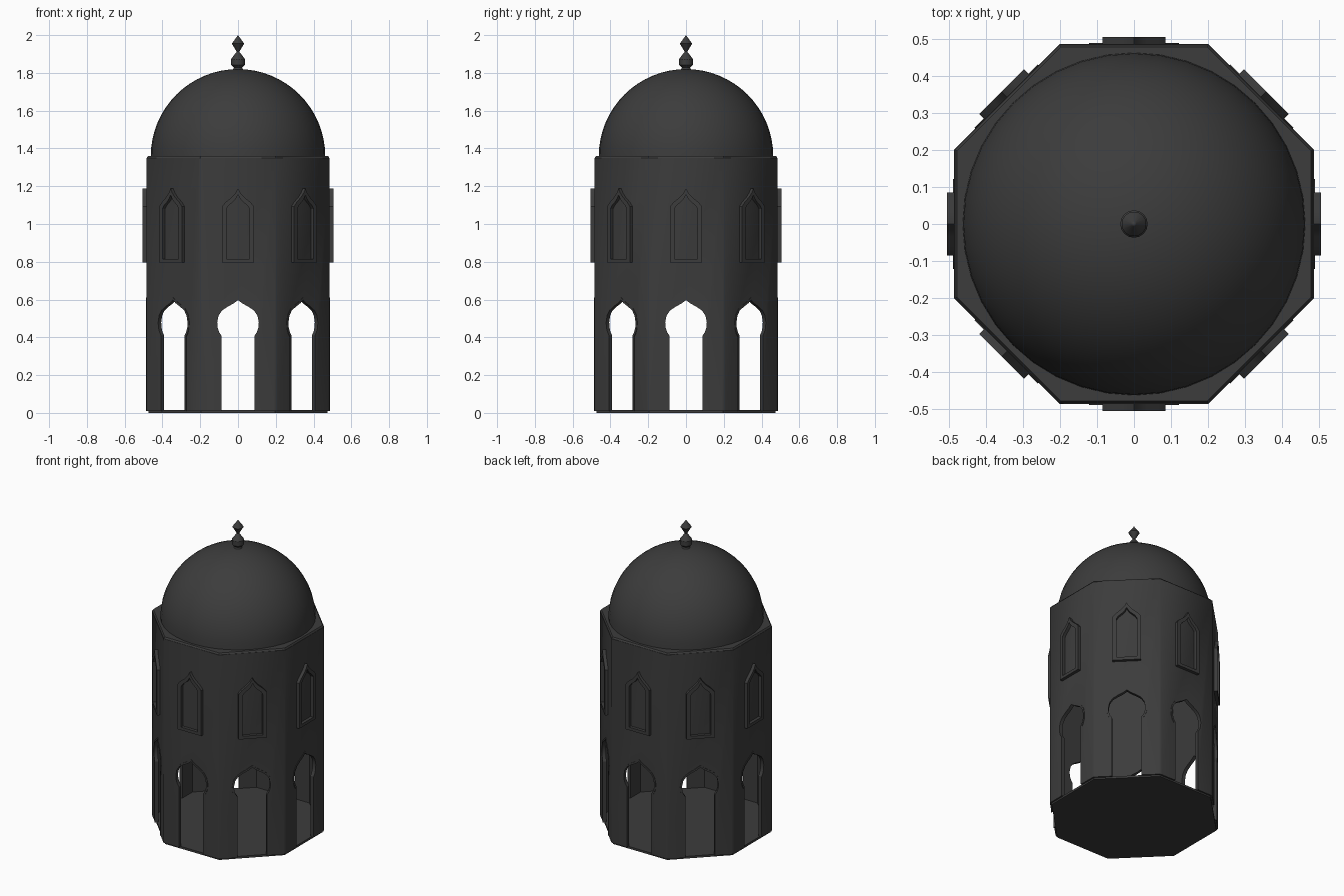
import bpy, bmesh
from math import pi, sin, cos, tan, radians

if "Cube" in bpy.data.objects:
    bpy.data.objects.remove(bpy.data.objects["Cube"])

A = 0.485                    # distance from the axis to each flat wall
W = A * tan(pi / 8)          # half width of a wall
T = 0.02                     # wall thickness

dark = bpy.data.materials.new("dark_grey")
dark.diffuse_color = (0.045, 0.045, 0.045, 1)
dark.use_nodes = True
dark.node_tree.nodes["Principled BSDF"].inputs["Base Color"].default_value = dark.diffuse_color


def finish(bm, name, smooth=25):
    bmesh.ops.remove_doubles(bm, verts=bm.verts, dist=1e-5)
    bmesh.ops.recalc_face_normals(bm, faces=bm.faces)
    me = bpy.data.meshes.new(name)
    bm.to_mesh(me)
    bm.free()
    me.materials.append(dark)
    ob = bpy.data.objects.new(name, me)
    bpy.context.collection.objects.link(ob)
    bpy.ops.object.select_all(action='DESELECT')
    ob.select_set(True)
    bpy.context.view_layer.objects.active = ob
    bpy.ops.object.shade_smooth_by_angle(angle=radians(smooth))
    return ob


def on_side(k, x, z, d):
    a = k * pi / 4
    return (x * cos(a) + d * sin(a), x * sin(a) - d * cos(a), z)


def mirrored(half):
    """Half outline (bottom to apex, x > 0) -> full outline left to right."""
    return [(-x, z) for x, z in half[:-1]] + half[::-1]


def band(bm, k, outer, inner, d0, d1, closed):
    """Raised frame between two matching outlines, from depth d0 out to d1."""
    loops = [[bm.verts.new(on_side(k, x, z, d)) for x, z in pts]
             for pts, d in ((outer, d0), (outer, d1), (inner, d1), (inner, d0))]
    n = len(outer)
    for i in range(n if closed else n - 1):
        j = (i + 1) % n
        for a in range(4):
            p, q = loops[a], loops[(a + 1) % 4]
            bm.faces.new((p[i], p[j], q[j], q[i]))
    if not closed:
        for i in (0, n - 1):
            bm.faces.new([l[i] for l in loops])


def lathe(name, profile, segs, turn=0.0, smooth=25):
    bm = bmesh.new()
    rings = []
    for r, z in profile:
        if r == 0:
            rings.append([bm.verts.new((0, 0, z))] * segs)
        else:
            rings.append([bm.verts.new((r * cos(turn + 2 * pi * i / segs),
                                        r * sin(turn + 2 * pi * i / segs), z))
                          for i in range(segs)])
    for lo, hi in zip(rings, rings[1:]):
        for i in range(segs):
            j = (i + 1) % segs
            bm.faces.new(list(dict.fromkeys((lo[i], lo[j], hi[j], hi[i]))))
    return finish(bm, name, smooth)


# Half outlines of the keyhole door and the pointed window
door = [(0.088, 0.01), (0.088, 0.41), (0.1, 0.428), (0.108, 0.452), (0.11, 0.48),
        (0.103, 0.515), (0.085, 0.542), (0.055, 0.562), (0.022, 0.58), (0, 0.597)]
door_out = [(0.098, 0.01), (0.098, 0.403), (0.11, 0.42), (0.119, 0.448), (0.121, 0.482),
            (0.112, 0.522), (0.092, 0.55), (0.06, 0.572), (0.026, 0.591), (0, 0.61)]
win_out = [(0.085, 0.795), (0.085, 1.092), (0.066, 1.115), (0.035, 1.14),
           (0.014, 1.163), (0, 1.188)]
win_in = [(0.061, 0.815), (0.061, 1.08), (0.049, 1.098), (0.026, 1.117),
          (0.01, 1.135), (0, 1.155)]

# Eight walls, each one outline with the doorway notched out of its base
bm = bmesh.new()
outline = mirrored(door) + [(W, 0.01), (W, 1.35), (-W, 1.35), (-W, 0.01)]
for k in range(8):
    front = [bm.verts.new(on_side(k, x, z, A)) for x, z in outline]
    back = [bm.verts.new(on_side(k, x * ((A - T) / A if abs(x) == W else 1), z, A - T))
            for x, z in outline]
    bm.faces.new(front)
    bm.faces.new(back[::-1])
    n = len(outline)
    for i in range(n):
        j = (i + 1) % n
        if outline[i][0] == outline[j][0] and abs(outline[i][0]) == W:
            continue         # neighbouring wall joins here
        bm.faces.new((front[i], front[j], back[j], back[i]))
bmesh.ops.remove_doubles(bm, verts=bm.verts, dist=1e-5)
R = A / cos(pi / 8)
corners = [e for e in bm.edges if e.calc_length() > 1.2
           and all(abs(v.co.xy.length - R) < 1e-3 for v in e.verts)]
bmesh.ops.bevel(bm, geom=corners, offset=0.012, segments=2, profile=0.5, affect='EDGES')
finish(bm, "walls")

# Thin trims around the doors
bm = bmesh.new()
for k in range(8):
    band(bm, k, mirrored(door_out), mirrored(door), A - 0.005, A + 0.003, False)
finish(bm, "door_trims")

# Deep frames around the blind windows
bm = bmesh.new()
for k in range(8):
    band(bm, k, mirrored(win_out), mirrored(win_in), A - 0.005, A + 0.02, True)
finish(bm, "window_frames")

# Floor slab and bevelled roof slab
c = 1 / cos(pi / 8)
lathe("floor", [(0, 0), (0.475 * c, 0), (0.475 * c, 0.014), (0, 0.014)], 8, pi / 8)
lathe("roof_slab", [(0, 1.34), (0.47 * c, 1.34), (0.483 * c, 1.35),
                    (0.477 * c, 1.36), (0, 1.36)], 8, pi / 8)

# Dome
N = 16
lathe("dome", [(0.462 * cos(pi / 2 * i / N), 1.358 + 0.462 * sin(pi / 2 * i / N))
               for i in range(N)] + [(0, 1.82)], 40, smooth=40)

# Finial
lathe("finial", [(0.028, 1.812), (0.022, 1.828), (0.037, 1.842), (0.037, 1.872),
                 (0.026, 1.888), (0.007, 1.912), (0.033, 1.955), (0.007, 1.99), (0, 2.0)],
      16)
